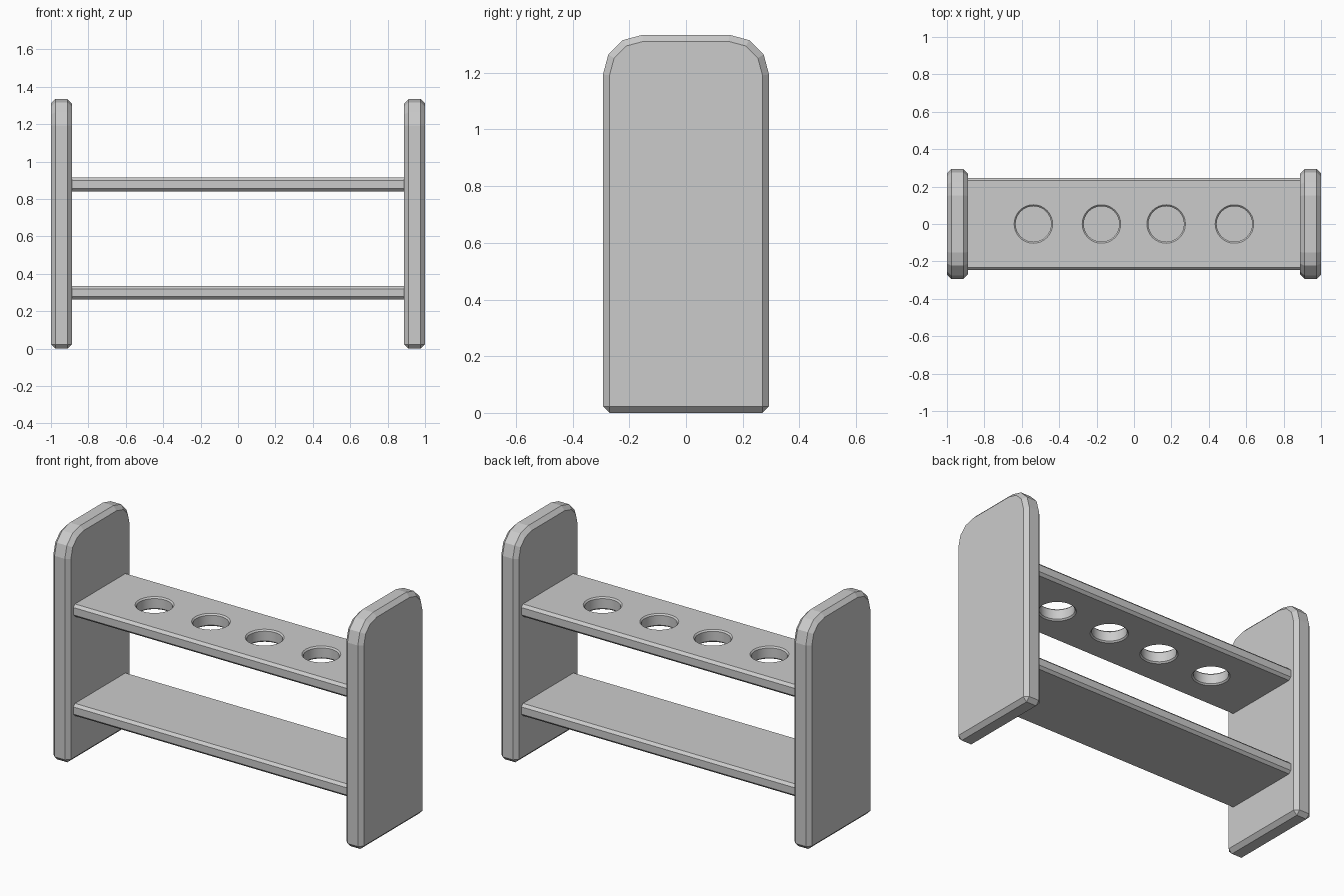
import bpy, bmesh
from math import radians, sin, cos, pi

if "Cube" in bpy.data.objects:
    bpy.data.objects.remove(bpy.data.objects["Cube"])


def prism(name, profile, x0, x1):
    """Extrude a closed (y, z) profile along x."""
    bm = bmesh.new()
    face = bm.faces.new([bm.verts.new((x0, y, z)) for y, z in profile])
    ext = bmesh.ops.extrude_face_region(bm, geom=[face])
    moved = [v for v in ext["geom"] if isinstance(v, bmesh.types.BMVert)]
    bmesh.ops.translate(bm, verts=moved, vec=(x1 - x0, 0, 0))
    bmesh.ops.recalc_face_normals(bm, faces=bm.faces)
    return link(name, bm)


def link(name, bm):
    mesh = bpy.data.meshes.new(name)
    bm.to_mesh(mesh)
    bm.free()
    obj = bpy.data.objects.new(name, mesh)
    bpy.context.collection.objects.link(obj)
    return obj


def end_panel(name, x0, x1):
    # Upright board with rounded top corners and chamfered edges
    w, h, r = 0.293, 1.334, 0.14
    arc = [(w - r + r * cos(a), h - r + r * sin(a))
           for a in (radians(30 * i) for i in range(4))]
    profile = [(-w, 0), (w, 0)] + arc + [(-y, z) for y, z in reversed(arc)]
    obj = prism(name, profile, x0, x1)
    bev = obj.modifiers.new("chamfer", 'BEVEL')
    bev.width, bev.segments = 0.023, 1
    bev.limit_method, bev.angle_limit = 'ANGLE', radians(40)


def shelf(name, z0, z1):
    # Board with chamfered long edges, its ends touching the panels
    w, c = 0.247, 0.015
    profile = [(-w + c, z0), (w - c, z0), (w, z0 + c), (w, z1 - c),
               (w - c, z1), (-w + c, z1), (-w, z1 - c), (-w, z0 + c)]
    return prism(name, profile, -0.89, 0.89)


def hole_cutter(x, z0, z1, r=0.095, c=0.008, n=32):
    # Round plug that flares at both shelf faces to chamfer the rims
    rings = [(r + 2 * c, z0 - c), (r, z0 + c), (r, z1 - c), (r + 2 * c, z1 + c)]
    bm = bmesh.new()
    loops = [[bm.verts.new((x + rad * cos(2 * pi * i / n),
                            rad * sin(2 * pi * i / n), z)) for i in range(n)]
             for rad, z in rings]
    for a, b in zip(loops, loops[1:]):
        for i in range(n):
            j = (i + 1) % n
            bm.faces.new((a[i], a[j], b[j], b[i]))
    bm.faces.new(loops[0][::-1])
    bm.faces.new(loops[-1])
    obj = link("hole_cutter", bm)
    obj.hide_render = True
    return obj


# End panels
end_panel("left_panel", -1.0, -0.888)
end_panel("right_panel", 0.888, 1.0)

# Shelves
shelf("lower_shelf", 0.263, 0.335)
top = shelf("upper_shelf", 0.841, 0.914)

# Four round holes through the upper shelf
cutters = [hole_cutter(x, 0.841, 0.914) for x in (-0.538, -0.174, 0.172, 0.537)]
for cutter in cutters:
    cut = top.modifiers.new("hole", 'BOOLEAN')
    cut.operation, cut.solver, cut.object = 'DIFFERENCE', 'EXACT', cutter

bpy.context.view_layer.objects.active = top
top.select_set(True)
for name in [m.name for m in top.modifiers]:
    bpy.ops.object.modifier_apply(modifier="hole" if name == "hole" else name)
for cutter in cutters:
    bpy.data.objects.remove(cutter)
bpy.ops.object.shade_smooth_by_angle(angle=radians(25))
